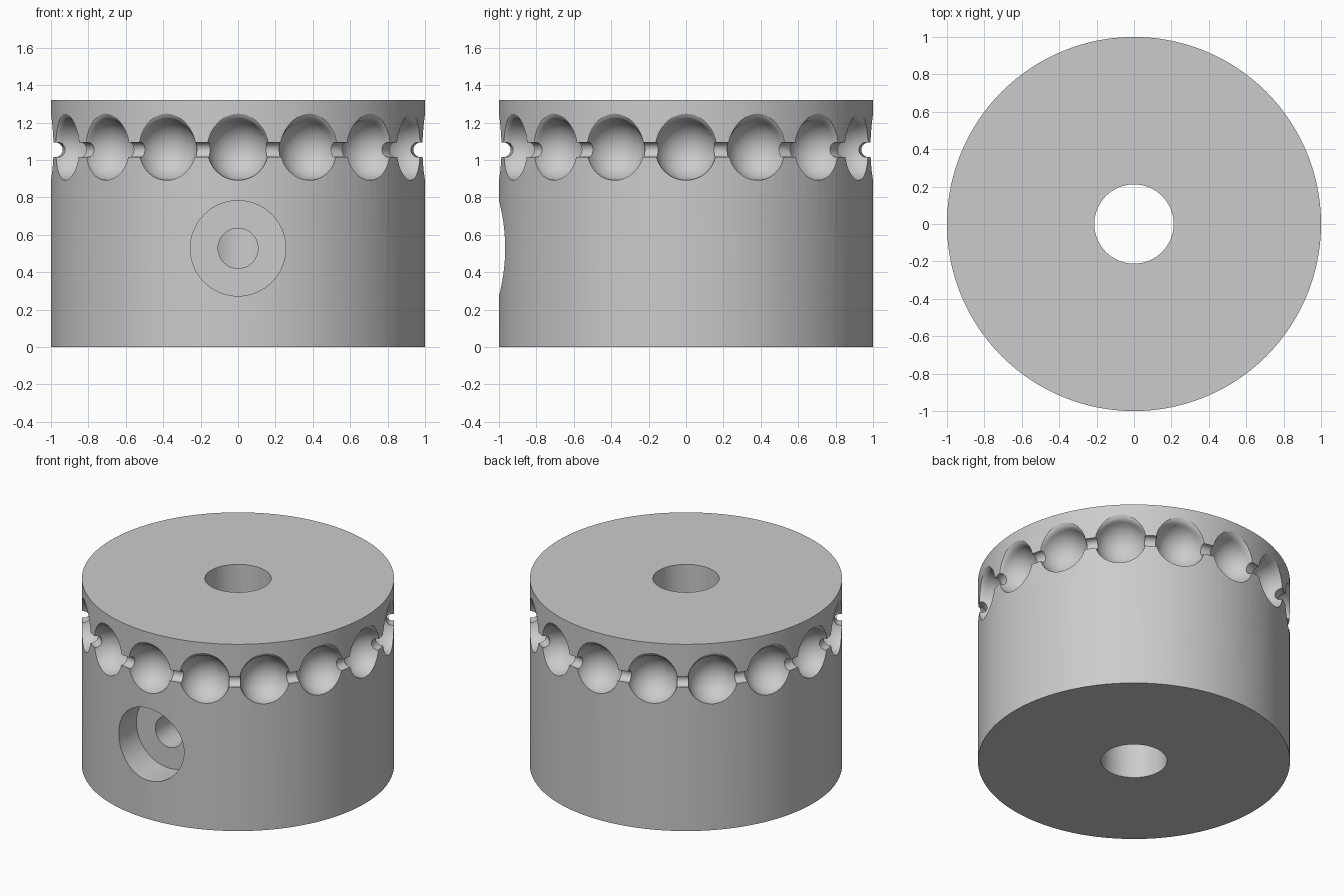
import bpy
import bmesh
from math import pi, sin, cos, sqrt
from mathutils import Matrix

old = bpy.data.objects.get("Cube")
if old:
    bpy.data.objects.remove(old, do_unlink=True)

HEIGHT = 1.32
CHAIN_Z = 1.055
BEADS = 16
BEAD_R = 0.163
FLARE, FLARE_DEPTH = 0.03, 0.06

grey = bpy.data.materials.new("light_grey")
grey.use_nodes = True
colour = (0.6, 0.6, 0.6, 1)
grey.diffuse_color = colour
grey.node_tree.nodes["Principled BSDF"].inputs["Base Color"].default_value = colour


def make_object(name, bm):
    bmesh.ops.recalc_face_normals(bm, faces=bm.faces)
    mesh = bpy.data.meshes.new(name)
    bm.to_mesh(mesh)
    bm.free()
    mesh.materials.append(grey)
    obj = bpy.data.objects.new(name, mesh)
    bpy.context.collection.objects.link(obj)
    return obj


def cylinder(name, radius, length, matrix, segments):
    bm = bmesh.new()
    bmesh.ops.create_cone(bm, cap_ends=True, segments=segments, radius1=radius,
                          radius2=radius, depth=length, matrix=matrix)
    return make_object(name, bm)


def close_rings(bm, rings, wrap=False):
    pairs = list(zip(rings, rings[1:] + rings[:1])) if wrap else list(zip(rings, rings[1:]))
    for a, b in pairs:
        for i in range(len(a)):
            j = (i + 1) % len(a)
            bm.faces.new((a[i], a[j], b[j], b[i]))


def pocket_radius(depth, up):
    # Spherical seat whose upper lip flares softly into the rim
    ball = sqrt(max(BEAD_R ** 2 - max(depth, 0) ** 2, 0))
    lip = max(0, 1 - max(depth, 0) / FLARE_DEPTH) ** 4
    if depth < 0:
        lip = 1 - 4 * max(depth, -0.01) / FLARE_DEPTH
    return ball + FLARE * lip * max(0, up) ** 0.8


def bead_pockets():
    bm = bmesh.new()
    steps, sides = 16, 48
    depths = [BEAD_R * cos(pi / 2 * k / steps) for k in range(1, steps)]
    depths += [FLARE_DEPTH * k / 8 for k in range(8)] + [-0.01, -0.06]
    depths = sorted(set(depths), reverse=True)
    for n in range(BEADS):
        turn = Matrix.Rotation(2 * pi * n / BEADS, 4, 'Z')
        rings = []
        for d in depths:
            ring = []
            for s in range(sides):
                a = 2 * pi * s / sides
                r = pocket_radius(d, sin(a))
                v = Matrix.Translation((1 - d, r * cos(a), CHAIN_Z + r * sin(a)))
                ring.append(bm.verts.new((turn @ v).translation))
            rings.append(ring)
        close_rings(bm, rings)
        pole = bm.verts.new(turn @ Matrix.Translation((1 - BEAD_R, 0, CHAIN_Z)).translation)
        for i in range(sides):
            bm.faces.new((pole, rings[0][i], rings[0][(i + 1) % sides]))
        bm.faces.new(rings[-1])
    return make_object("bead_pockets", bm)


def cord_groove(major, minor):
    bm = bmesh.new()
    rings = []
    for k in range(128):
        a = 2 * pi * (k + 0.37) / 128
        ring = []
        for s in range(20):
            b = 2 * pi * s / 20
            r = major + minor * cos(b)
            ring.append(bm.verts.new((r * cos(a), r * sin(a), CHAIN_Z + minor * sin(b))))
        rings.append(ring)
    close_rings(bm, rings, wrap=True)
    return make_object("cord_groove", bm)


def cut(target, cutter):
    mod = target.modifiers.new("cut", 'BOOLEAN')
    mod.operation = 'DIFFERENCE'
    mod.solver = 'EXACT'
    mod.object = cutter
    bpy.context.view_layer.objects.active = target
    bpy.ops.object.modifier_apply(modifier=mod.name)
    bpy.data.objects.remove(cutter, do_unlink=True)


# Wheel body
wheel = cylinder("chain_wheel", 1, HEIGHT, Matrix.Translation((0, 0, HEIGHT / 2)), 128)

# Chain track around the rim
cut(wheel, cord_groove(0.99, 0.04))
cut(wheel, bead_pockets())

# Shaft bore
cut(wheel, cylinder("bore", 0.212, 2, Matrix.Translation((0, 0, HEIGHT / 2)), 64))


# Counterbored set screw hole in the front, running into the bore
def front_hole(name, radius, y_end):
    length = 1.3 + y_end
    place = Matrix.Translation((0, y_end - length / 2, 0.528)) @ Matrix.Rotation(pi / 2, 4, 'X')
    return cylinder(name, radius, length, place, 64)


cut(wheel, front_hole("screw_head_recess", 0.255, -0.77))
cut(wheel, front_hole("screw_hole", 0.107, -0.02))

# Smooth shading with crisp machined edges
bpy.ops.object.select_all(action='DESELECT')
wheel.select_set(True)
bpy.context.view_layer.objects.active = wheel
bpy.ops.object.shade_smooth_by_angle(angle=pi / 6)
